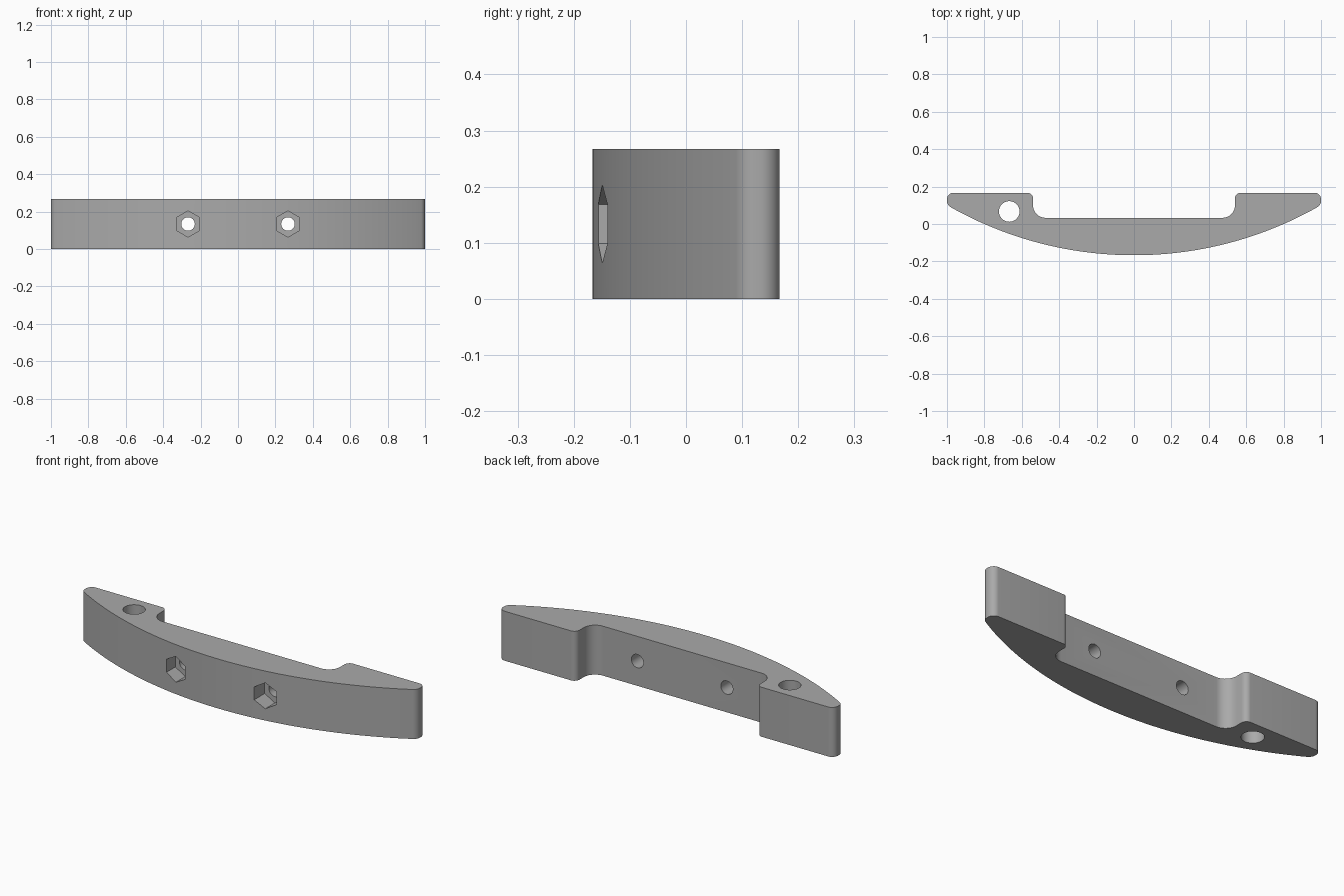
import bpy, bmesh, math
from mathutils import Vector

HEIGHT = 0.267
HALF_DEPTH = 0.167
ARC_R = 2.0

cube = bpy.data.objects.get("Cube")
if cube:
    bpy.data.objects.remove(cube, do_unlink=True)

grey = bpy.data.materials.new("plain grey")
grey.use_nodes = True
colour = (0.4, 0.4, 0.4, 1)
grey.diffuse_color = colour
grey.node_tree.nodes["Principled BSDF"].inputs["Base Color"].default_value = colour


def fillet(prev, corner, nxt, radius, steps=10):
    """Points of a round that replaces one corner of an outline."""
    p, c, n = Vector(prev), Vector(corner), Vector(nxt)
    a, b = (p - c).normalized(), (n - c).normalized()
    half = a.angle(b) / 2
    centre = c + (a + b).normalized() * radius / math.sin(half)
    start = c + a * radius / math.tan(half) - centre
    end = c + b * radius / math.tan(half) - centre
    sweep = math.pi - 2 * half
    return [centre + (start * math.sin((1 - t) * sweep) + end * math.sin(t * sweep)) / math.sin(sweep)
            for t in (i / steps for i in range(steps + 1))]


# Right half of the outline: bowed front, rounded tip, stepped recess at the back
def front_y(x):
    return ARC_R - HALF_DEPTH - math.sqrt(ARC_R ** 2 - x ** 2)


tip_x, arc_steps = 0.98, 28
arc = [Vector((tip_x * i / arc_steps, front_y(tip_x * i / arc_steps))) for i in range(arc_steps)]
corners = [((1, front_y(1)), 0.04), ((1, HALF_DEPTH), 0.035),
           ((0.54, HALF_DEPTH), 0.03), ((0.54, 0.033), 0.067)]
path = [(tip_x - 0.02, front_y(tip_x - 0.02))] + [c for c, r in corners] + [(0, 0.033)]
half = list(arc)
for i, (corner, radius) in enumerate(corners):
    half += fillet(path[i], corner, path[i + 2], radius)
outline = half + [Vector((-p.x, p.y)) for p in reversed(half) if p.x > 0]

# Extruded body
bm = bmesh.new()
base = bm.faces.new([bm.verts.new((p.x, p.y, 0)) for p in outline])
top = bmesh.ops.extrude_face_region(bm, geom=[base])["geom"]
bmesh.ops.translate(bm, vec=(0, 0, HEIGHT), verts=[v for v in top if isinstance(v, bmesh.types.BMVert)])
bmesh.ops.recalc_face_normals(bm, faces=bm.faces)
mesh = bpy.data.meshes.new("handle_body")
bm.to_mesh(mesh)
bm.free()
body = bpy.data.objects.new("handle_body", mesh)
bpy.context.collection.objects.link(body)
mesh.materials.append(grey)


def drill(sides, radius, depth, location, rotation=(0, 0, 0)):
    """Cut a prism-shaped hole out of the body."""
    bpy.ops.mesh.primitive_cylinder_add(vertices=sides, radius=radius, depth=depth,
                                        location=location, rotation=rotation)
    cutter = bpy.context.object
    cutter.name = "hole_cutter"
    cutter.hide_render = True
    cutter.data.materials.append(grey)
    cut = body.modifiers.new("hole", "BOOLEAN")
    cut.operation, cut.solver, cut.object = "DIFFERENCE", "EXACT", cutter
    bpy.ops.object.select_all(action="DESELECT")
    bpy.context.view_layer.objects.active = body
    body.select_set(True)
    bpy.ops.object.modifier_apply(modifier=cut.name)
    bpy.data.objects.remove(cutter, do_unlink=True)


# Upright hole through one end
drill(48, 0.055, 1, (-0.667, 0.067, HEIGHT / 2))

# Bolt holes with six-sided nut pockets in the front
lying = (math.pi / 2, 0, 0)
pocket_floor, pocket_len = -0.067, 0.3
for x in (-0.267, 0.267):
    drill(6, 0.07, pocket_len, (x, pocket_floor - pocket_len / 2, HEIGHT / 2), lying)
    drill(32, 0.036, 1, (x, 0, HEIGHT / 2), lying)

bpy.ops.object.shade_smooth_by_angle(angle=math.radians(25))
